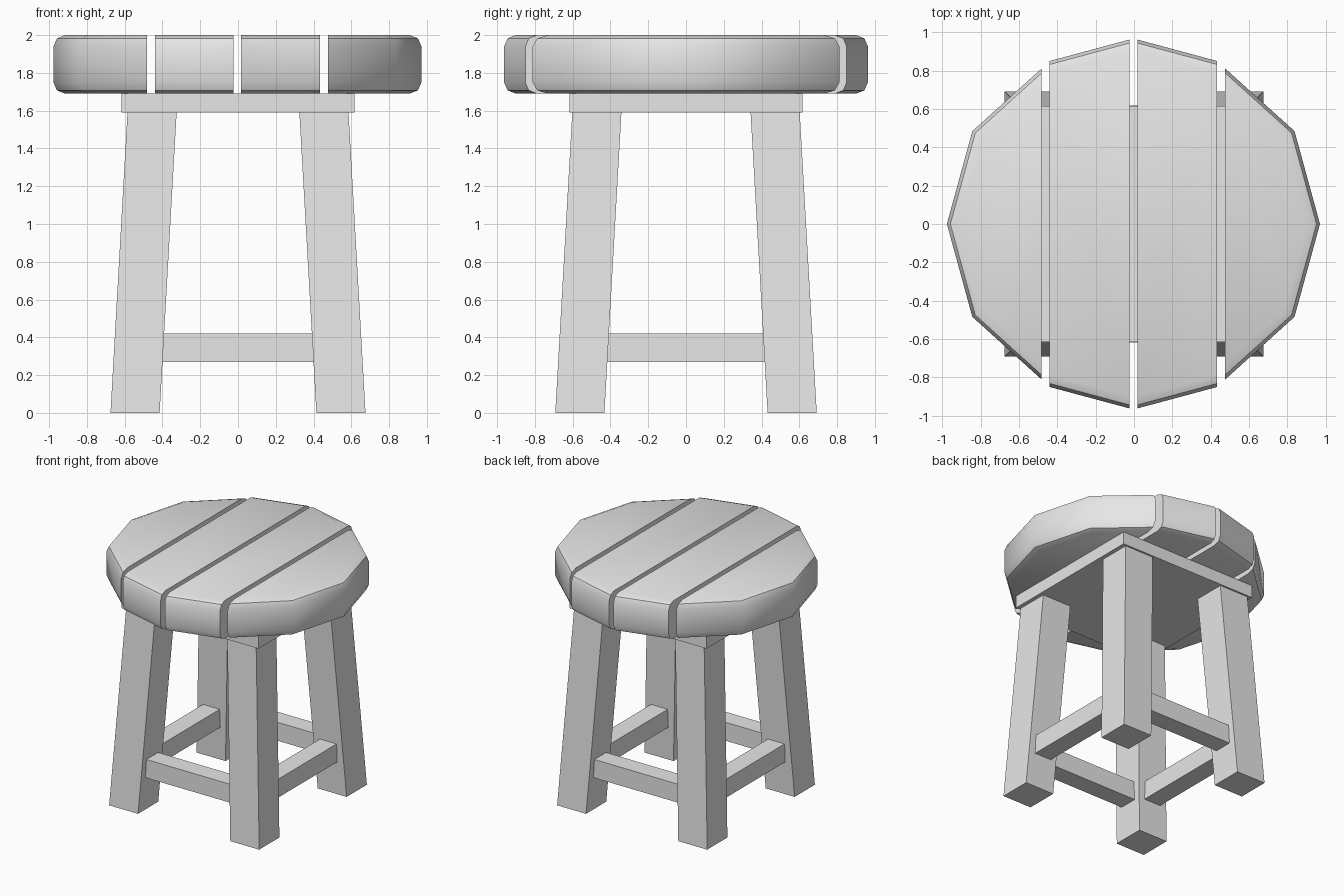
import bpy
import bmesh
from math import radians

cube = bpy.data.objects.get("Cube")
if cube:
    bpy.data.objects.remove(cube, do_unlink=True)

wood = bpy.data.materials.new("pale_grey")
wood.use_nodes = True
wood.diffuse_color = (0.8, 0.8, 0.8, 1)
wood.node_tree.nodes["Principled BSDF"].inputs["Base Color"].default_value = (0.8, 0.8, 0.8, 1)

SEAT_BOTTOM, SEAT_TOP = 1.69, 2.0
APRON_BOTTOM = 1.59


def loft(name, lower, upper, z0, z1, round_edge=None):
    """Prism between two matching outlines; round_edge picks edges to bevel."""
    bm = bmesh.new()
    a = [bm.verts.new((x, y, z0)) for x, y in lower]
    b = [bm.verts.new((x, y, z1)) for x, y in upper]
    bm.faces.new(a)
    bm.faces.new(b)
    n = len(a)
    for i in range(n):
        j = (i + 1) % n
        bm.faces.new((a[i], a[j], b[j], b[i]))
    bmesh.ops.recalc_face_normals(bm, faces=bm.faces)
    if round_edge:
        rim = [e for e in bm.edges if round_edge(*[v.co for v in e.verts])]
        bmesh.ops.bevel(bm, geom=rim, offset=0.06, segments=2, profile=0.5,
                        affect='EDGES')
    mesh = bpy.data.meshes.new(name)
    bm.to_mesh(mesh)
    bm.free()
    obj = bpy.data.objects.new(name, mesh)
    bpy.context.collection.objects.link(obj)
    mesh.materials.append(wood)
    return obj


def rect(cx, cy, hx, hy):
    return [(cx - hx, cy - hy), (cx + hx, cy - hy),
            (cx + hx, cy + hy), (cx - hx, cy + hy)]


def outer_rim(p, q):
    """Horizontal edges that do not run along a gap between planks."""
    return abs(p.z - q.z) < 0.001 and abs(p.x - q.x) > 0.001


# Seat planks: half outlines from front to back, mirrored left and right
inner = [(0.02, -0.963), (0.437, -0.851), (0.437, 0.851), (0.02, 0.963)]
outer = [(0.479, -0.812), (0.841, -0.485), (0.974, 0),
         (0.841, 0.485), (0.479, 0.812)]
for side, sx in (("left", 1), ("right", -1)):
    for kind, outline in (("inner", inner), ("outer", outer)):
        pts = [(sx * x - 0.003, y) for x, y in outline]
        plank = loft(f"seat_plank_{kind}_{side}", pts, pts,
                     SEAT_BOTTOM, SEAT_TOP, outer_rim)
        bpy.ops.object.select_all(action='DESELECT')
        plank.select_set(True)
        bpy.context.view_layer.objects.active = plank
        bpy.ops.object.shade_smooth_by_angle(angle=radians(40))

# Square board under the seat
board = rect(0, 0, 0.617, 0.617)
loft("seat_support_board", board, board, APRON_BOTTOM, SEAT_BOTTOM)

# Splayed legs with level ends
for side, sx in (("left", 1), ("right", -1)):
    for end, sy in (("front", -1), ("back", 1)):
        loft(f"leg_{end}_{side}",
             rect(sx * 0.545, sy * 0.562, 0.13, 0.13),
             rect(sx * 0.455, sy * 0.472, 0.13, 0.13), 0, APRON_BOTTOM)

# Stretchers between neighbouring legs
for name, s in (("front", -1), ("back", 1)):
    bar = rect(0, s * 0.543, 0.42, 0.075)
    loft(f"stretcher_{name}", bar, bar, 0.27, 0.42)
for name, s in (("right", -1), ("left", 1)):
    bar = rect(s * 0.526, 0, 0.075, 0.44)
    loft(f"stretcher_{name}", bar, bar, 0.27, 0.42)
